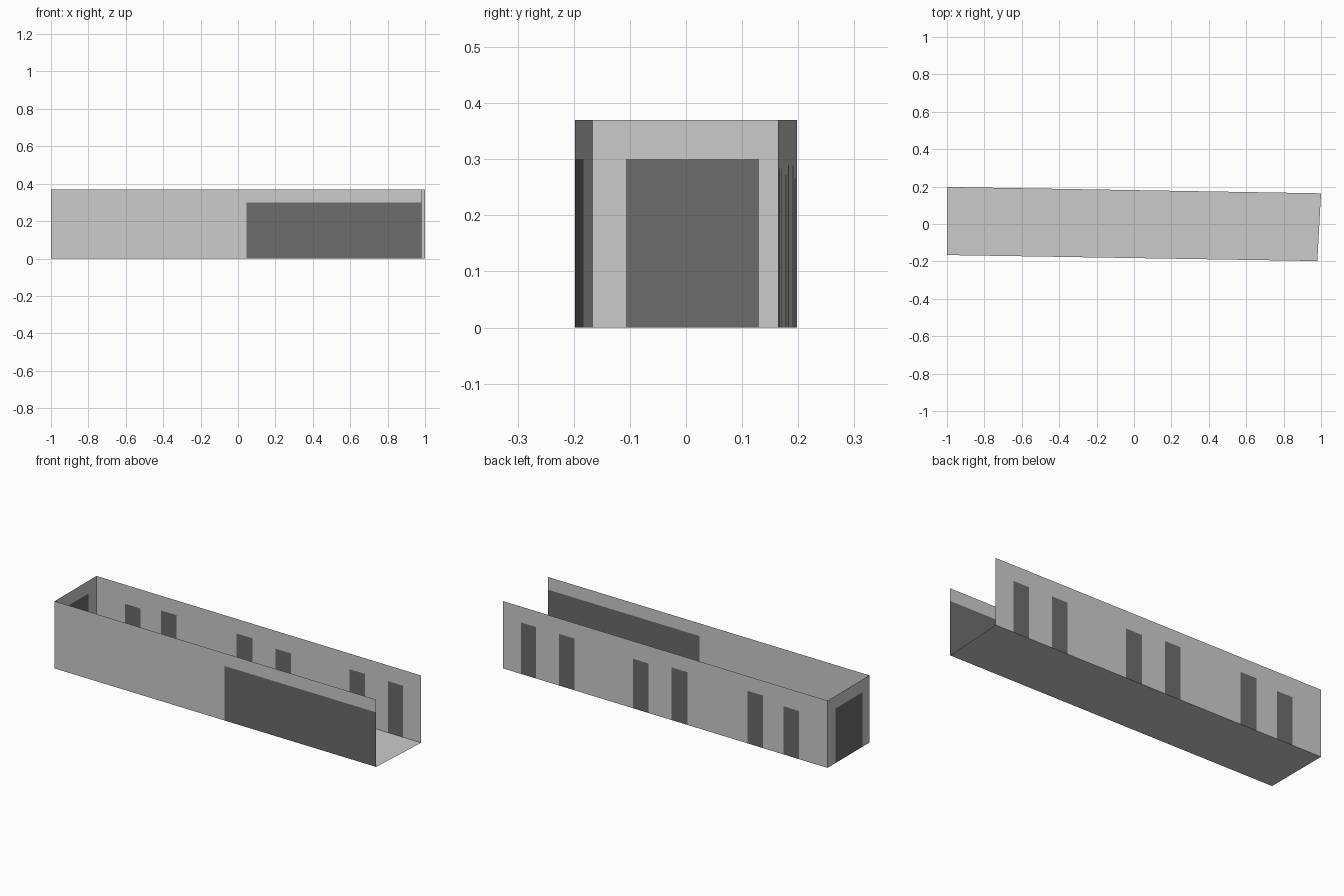
import bpy
from mathutils import Vector

if "Cube" in bpy.data.objects:
    bpy.data.objects.remove(bpy.data.objects["Cube"])

HEIGHT = 0.37

dark = bpy.data.materials.new("dark_panel")
dark.diffuse_color = (0.15, 0.15, 0.15, 1)
dark.use_nodes = True
dark.node_tree.nodes["Principled BSDF"].inputs["Base Color"].default_value = dark.diffuse_color


def sheet(name, quads, material=None):
    """Make one object from a list of four-cornered faces."""
    verts = [v for quad in quads for v in quad]
    faces = [tuple(range(i, i + 4)) for i in range(0, len(verts), 4)]
    mesh = bpy.data.meshes.new(name)
    mesh.from_pydata(verts, [], faces)
    if material:
        mesh.materials.append(material)
    obj = bpy.data.objects.new(name, mesh)
    bpy.context.collection.objects.link(obj)


def wall(name, start, end, axis, panels):
    """Thin wall from start to end; panels = (from, to, height) along an axis."""
    a, b = Vector((*start, 0)), Vector((*end, 0))

    def at(c, z):
        p = a.lerp(b, (c - a[axis]) / (b[axis] - a[axis]))
        return (p.x, p.y, z)

    def quad(c0, c1, z0, z1):
        return [at(c0, z0), at(c1, z0), at(c1, z1), at(c0, z1)]

    plain, filled = [], []
    cursor = a[axis]
    for c0, c1, h in panels:
        if abs(c0 - cursor) > 1e-5:
            plain.append(quad(cursor, c0, 0, HEIGHT))
        plain.append(quad(c0, c1, h, HEIGHT))
        filled.append(quad(c0, c1, 0, h))
        cursor = c1
    if abs(b[axis] - cursor) > 1e-5:
        plain.append(quad(cursor, b[axis], 0, HEIGHT))
    sheet(name, plain)
    sheet(name + "_panels", filled, dark)


# Plan corners, counter-clockwise from front left
fl, fr, br, bl = (-1, -0.166), (0.98, -0.198), (1, 0.164), (-1, 0.198)

# Floor, seen from above and below
sheet("floor", [[(x, y, 0) for x, y in (fl, fr, br, bl)]])

# Front wall with one long panel reaching the open end
wall("front_wall", fl, fr, 0, [(0.045, 0.98, 0.30)])

# Back wall with three pairs of door panels
wall("back_wall", br, bl, 0, [
    (0.889, 0.796, 0.283), (0.654, 0.559, 0.284),
    (0.198, 0.102, 0.272), (-0.040, -0.136, 0.290),
    (-0.506, -0.602, 0.289), (-0.728, -0.824, 0.265)])

# Closed left end with a wide door panel
wall("end_wall", bl, fl, 1, [(0.13, -0.107, 0.30)])
